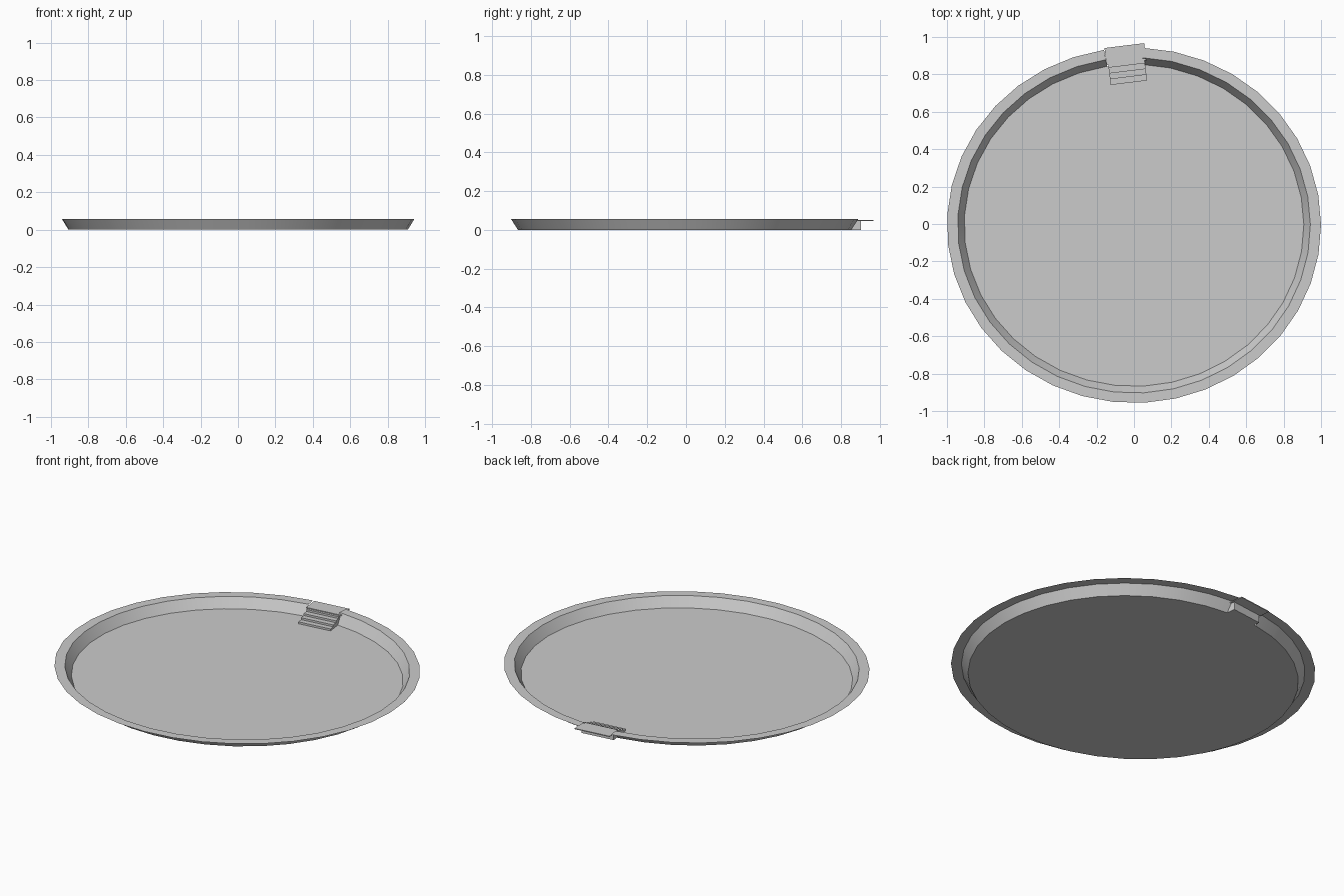
import bpy, bmesh
from math import cos, sin, radians
from mathutils import Matrix

if "Cube" in bpy.data.objects:
    bpy.data.objects.remove(bpy.data.objects["Cube"])

CY = -0.007          # ellipse centre in y
TILT = radians(7)    # stair heading
A0, A1, SEGS = radians(99.2), radians(360 + 87.3), 36
RIM_Z = 0.057


def ring(bm, rx, ry, z):
    """Open ellipse ring, leaving the gap where the stairs pass through."""
    out = []
    for i in range(SEGS + 1):
        a = A0 + (A1 - A0) * i / SEGS
        out.append(bm.verts.new((rx * cos(a), CY + ry * sin(a), z)))
    return out


def strip(bm, lo, hi):
    for i in range(SEGS):
        bm.faces.new((lo[i], lo[i + 1], hi[i + 1], hi[i]))


def finish(bm, name, smooth=False):
    mesh = bpy.data.meshes.new(name)
    bm.to_mesh(mesh)
    bm.free()
    ob = bpy.data.objects.new(name, mesh)
    bpy.context.collection.objects.link(ob)
    if smooth:
        bpy.ops.object.select_all(action='DESELECT')
        ob.select_set(True)
        bpy.context.view_layer.objects.active = ob
        bpy.ops.object.shade_smooth_by_angle(angle=radians(25))
    return ob


# Basin: floor, sloping wall and flat rim
bm = bmesh.new()
floor = ring(bm, 0.908, 0.861, 0.0)
wall = ring(bm, 0.943, 0.897, RIM_Z)
rim = ring(bm, 1.0, 0.95, RIM_Z)
strip(bm, floor, wall)
strip(bm, wall, rim)
bm.faces.new(floor)
for f in bm.faces:
    f.normal_update()
    if f.normal.z < 0:
        f.normal_flip()
finish(bm, "basin", smooth=True)


def extruded(name, profile, half_width):
    """Extrude a (depth, height) profile across the stair width."""
    bm = bmesh.new()
    face = bm.faces.new([bm.verts.new((-half_width, v, z)) for v, z in profile])
    res = bmesh.ops.extrude_face_region(bm, geom=[face])
    moved = [g for g in res["geom"] if isinstance(g, bmesh.types.BMVert)]
    bmesh.ops.translate(bm, verts=moved, vec=(2 * half_width, 0, 0))
    bmesh.ops.recalc_face_normals(bm, faces=bm.faces)
    place = Matrix.Rotation(TILT, 4, 'Z') @ Matrix.Translation((0.065, 0, 0))
    bmesh.ops.transform(bm, matrix=place, verts=bm.verts)
    return finish(bm, name)


# Entry steps, climbing from the floor through the wall
TOP, STEPS, FRONT, TREAD = 0.046, 4, 0.753, 0.031
profile = [(0.89, 0.0), (FRONT, 0.0)]
for i in range(STEPS):
    z = TOP * (i + 1) / STEPS
    profile.append((FRONT + TREAD * i, z))
    profile.append((FRONT + TREAD * (i + 1) if i < STEPS - 1 else 0.89, z))
extruded("entry_steps", profile, 0.098)

# Landing plate replacing the rim behind the steps
extruded("landing", [(0.86, TOP), (0.953, TOP), (0.953, TOP + 0.005), (0.86, TOP + 0.005)], 0.107)
